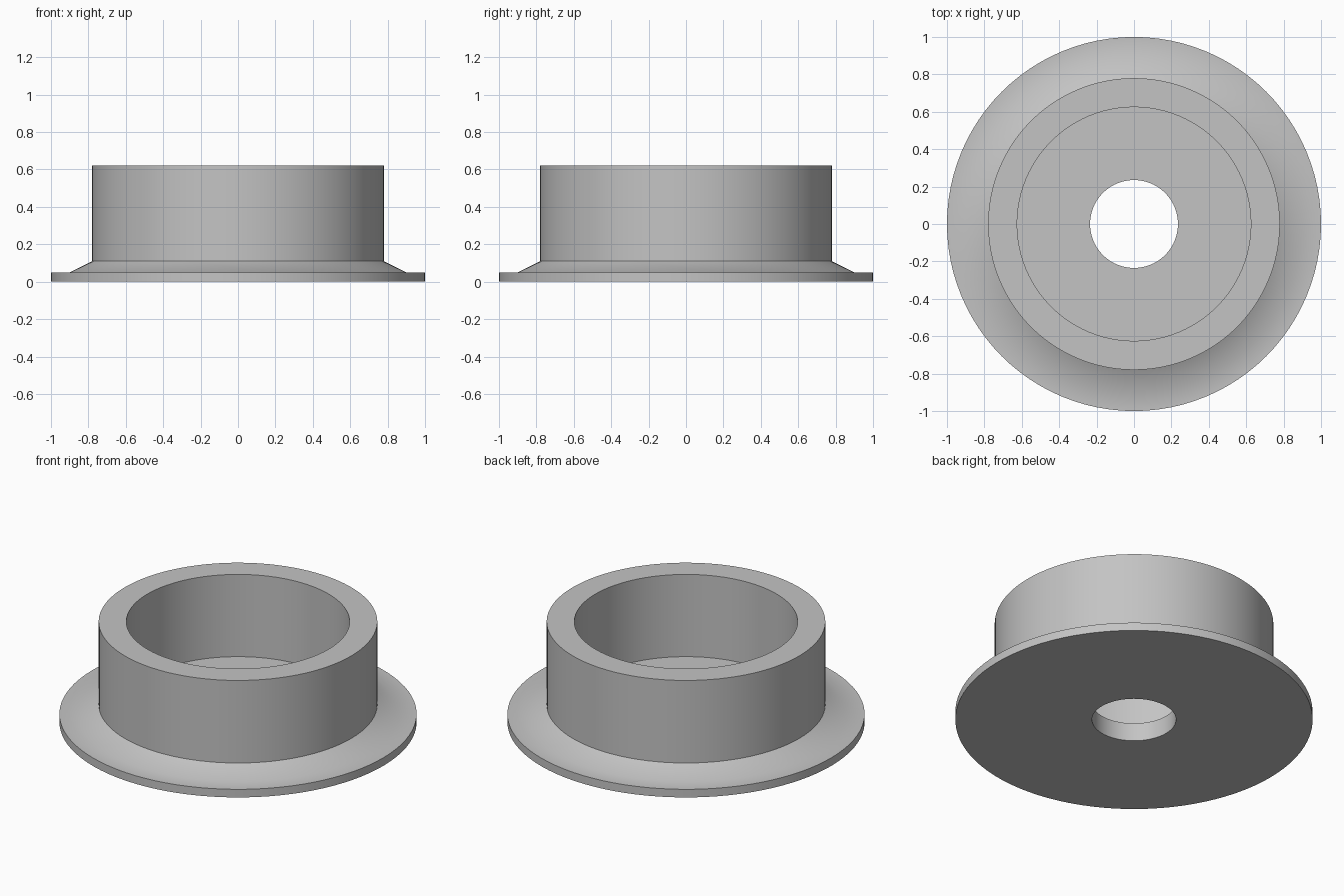
import bpy
import bmesh
import math
from mathutils import Matrix, Vector

cube = bpy.data.objects.get("Cube")
if cube:
    bpy.data.objects.remove(cube, do_unlink=True)

SEGMENTS = 96

# Single grey material
grey = bpy.data.materials.new("plain_grey")
grey.use_nodes = True
colour = (0.55, 0.55, 0.55, 1)
grey.diffuse_color = colour
grey.node_tree.nodes["Principled BSDF"].inputs["Base Color"].default_value = colour


def lathe(name, profile, material):
    """Revolve a closed (radius, height) profile around the z axis."""
    bm = bmesh.new()
    rings = []
    for i in range(SEGMENTS):
        turn = Matrix.Rotation(math.tau * i / SEGMENTS, 3, "Z")
        rings.append([bm.verts.new(turn @ Vector((r, 0, z))) for r, z in profile])
    count = len(profile)
    for i in range(SEGMENTS):
        here, there = rings[i], rings[(i + 1) % SEGMENTS]
        for j in range(count):
            k = (j + 1) % count
            bm.faces.new((here[j], there[j], there[k], here[k]))
    bmesh.ops.recalc_face_normals(bm, faces=bm.faces)
    mesh = bpy.data.meshes.new(name)
    bm.to_mesh(mesh)
    bm.free()
    mesh.materials.append(material)
    obj = bpy.data.objects.new(name, mesh)
    bpy.context.collection.objects.link(obj)
    bpy.ops.object.select_all(action="DESELECT")
    obj.select_set(True)
    bpy.context.view_layer.objects.active = obj
    bpy.ops.object.shade_smooth_by_angle(angle=math.radians(30))
    return obj


# Flanged cup: base disc, sloped shoulder, thick wall, recessed floor and bore
lathe("flanged_cup", [
    (0.235, 0), (1, 0), (1, 0.05),         # underside and flange rim
    (0.9, 0.05), (0.78, 0.11),             # flange top and sloped shoulder
    (0.78, 0.62), (0.625, 0.62),           # outer wall and top rim
    (0.625, 0.112), (0.235, 0.112),        # inner wall, floor and bore edge
], grey)
